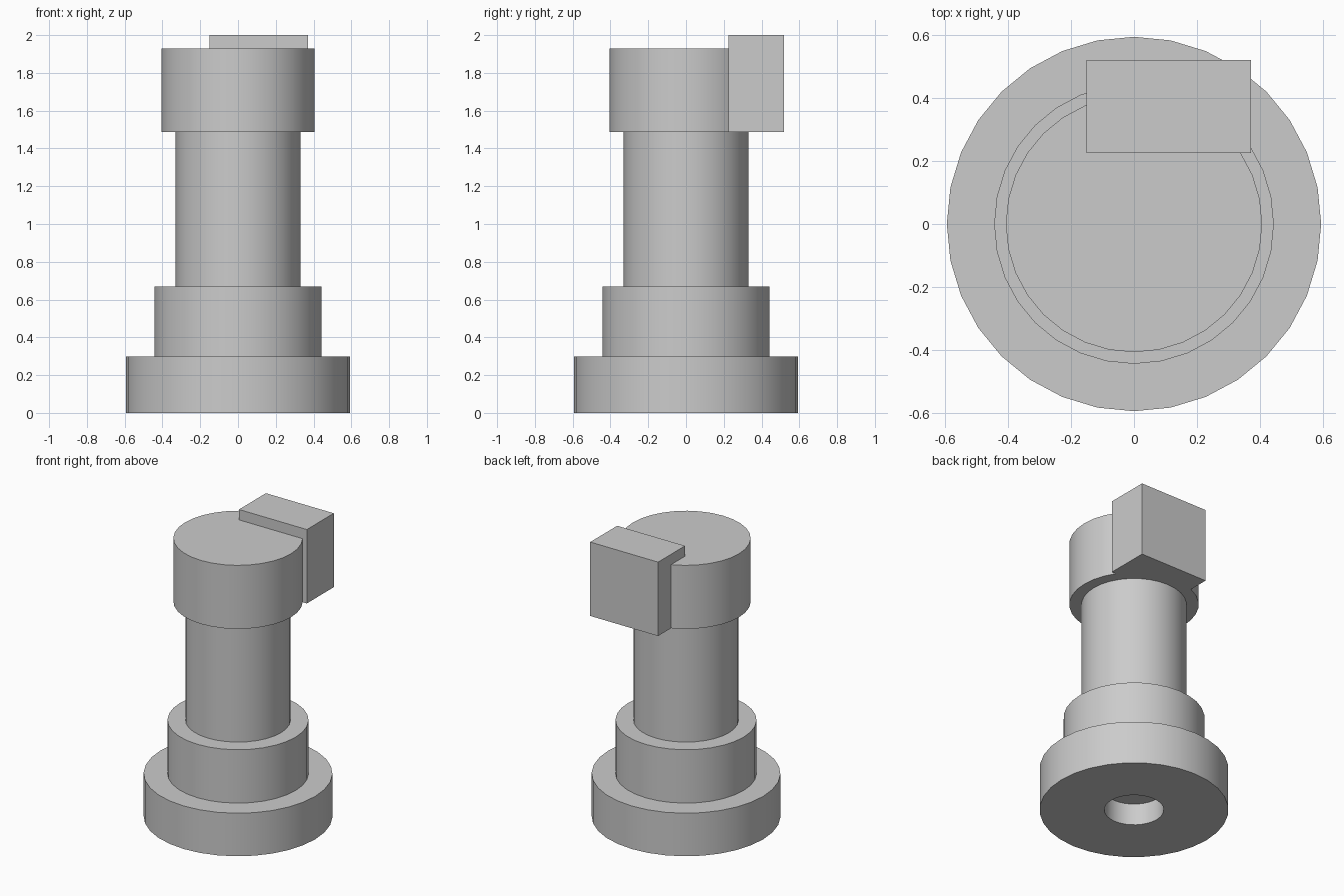
import bpy
import bmesh
import math
from mathutils import Vector

default = bpy.data.objects.get("Cube")
if default:
    bpy.data.objects.remove(default, do_unlink=True)

# Single grey material
grey = bpy.data.materials.new("plain_grey")
grey.use_nodes = True
colour = (0.6, 0.6, 0.6, 1)
grey.diffuse_color = colour
grey.node_tree.nodes["Principled BSDF"].inputs["Base Color"].default_value = colour


def add_object(name, bm):
    bmesh.ops.recalc_face_normals(bm, faces=bm.faces)
    mesh = bpy.data.meshes.new(name)
    bm.to_mesh(mesh)
    bm.free()
    mesh.materials.append(grey)
    obj = bpy.data.objects.new(name, mesh)
    bpy.context.collection.objects.link(obj)
    return obj


def lathe(name, profile, sides=32):
    """Spin a (radius, height) profile around the z axis."""
    bm = bmesh.new()
    verts = [bm.verts.new((r, 0, z)) for r, z in profile]
    edges = [bm.edges.new(pair) for pair in zip(verts, verts[1:])]
    bmesh.ops.spin(bm, geom=verts + edges, cent=(0, 0, 0), axis=(0, 0, 1),
                   angle=math.tau, steps=sides, use_merge=False)
    bmesh.ops.remove_doubles(bm, verts=bm.verts, dist=0.0005)
    return add_object(name, bm)


def box(name, low, high):
    low, high = Vector(low), Vector(high)
    bm = bmesh.new()
    bmesh.ops.create_cube(bm, size=1)
    bmesh.ops.scale(bm, vec=high - low, verts=bm.verts)
    bmesh.ops.translate(bm, vec=(low + high) / 2, verts=bm.verts)
    return add_object(name, bm)


# Stepped post: blind hole underneath, base, collar, shaft, head
post = lathe("stepped_post", [
    (0, 0.15), (0.187, 0.15), (0.187, 0),
    (0.593, 0), (0.593, 0.298),
    (0.443, 0.298), (0.443, 0.668),
    (0.33, 0.668), (0.33, 1.488),
    (0.406, 1.488), (0.406, 1.928), (0, 1.928),
])
bpy.ops.object.select_all(action="DESELECT")
post.select_set(True)
bpy.context.view_layer.objects.active = post
bpy.ops.object.shade_smooth_by_angle(angle=math.radians(30))

# Offset block set into the back of the head
box("head_block", (-0.15, 0.225, 1.488), (0.37, 0.52, 2.0))
